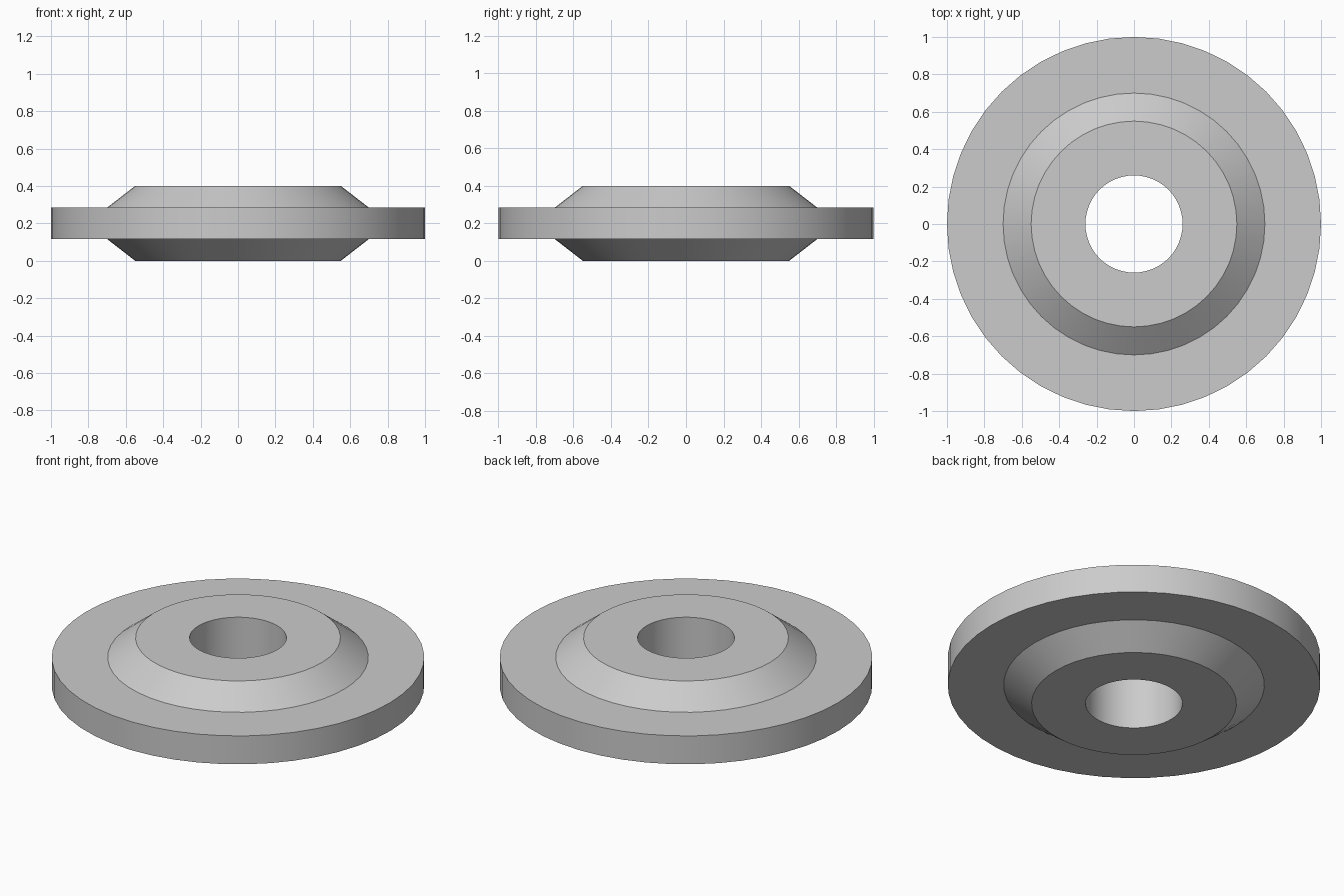
import bpy
import bmesh
from math import cos, sin, tau, radians

cube = bpy.data.objects.get("Cube")
if cube:
    bpy.data.objects.remove(cube, do_unlink=True)

SIDES = 48
HEIGHT = 0.4
FLANGE_BOTTOM = 0.116
BORE, HUB, CONE_BASE, RIM = 0.26, 0.55, 0.7, 1.0

# Plain grey metal
grey = bpy.data.materials.new("grey metal")
grey.use_nodes = True
colour = (0.6, 0.6, 0.6, 1)
grey.diffuse_color = colour
grey.node_tree.nodes["Principled BSDF"].inputs["Base Color"].default_value = colour

# Half section: lower side from bore to rim, mirrored for the upper side
lower = [(BORE, 0), (HUB, 0), (CONE_BASE, FLANGE_BOTTOM), (RIM, FLANGE_BOTTOM)]
profile = lower + [(r, HEIGHT - z) for r, z in reversed(lower)]

# Revolve the closed section into a flanged ring
bm = bmesh.new()
rings = [[bm.verts.new((r * cos(tau * i / SIDES), r * sin(tau * i / SIDES), z))
          for i in range(SIDES)] for r, z in profile]
for k, ring in enumerate(rings):
    following = rings[(k + 1) % len(rings)]
    for i in range(SIDES):
        j = (i + 1) % SIDES
        bm.faces.new((ring[i], ring[j], following[j], following[i]))
bmesh.ops.recalc_face_normals(bm, faces=bm.faces)

mesh = bpy.data.meshes.new("flanged_ring")
bm.to_mesh(mesh)
bm.free()
mesh.materials.append(grey)
flanged_ring = bpy.data.objects.new("flanged_ring", mesh)
bpy.context.collection.objects.link(flanged_ring)

# Smooth round walls with crisp rims
bpy.ops.object.select_all(action="DESELECT")
flanged_ring.select_set(True)
bpy.context.view_layer.objects.active = flanged_ring
bpy.ops.object.shade_smooth_by_angle(angle=radians(30))
